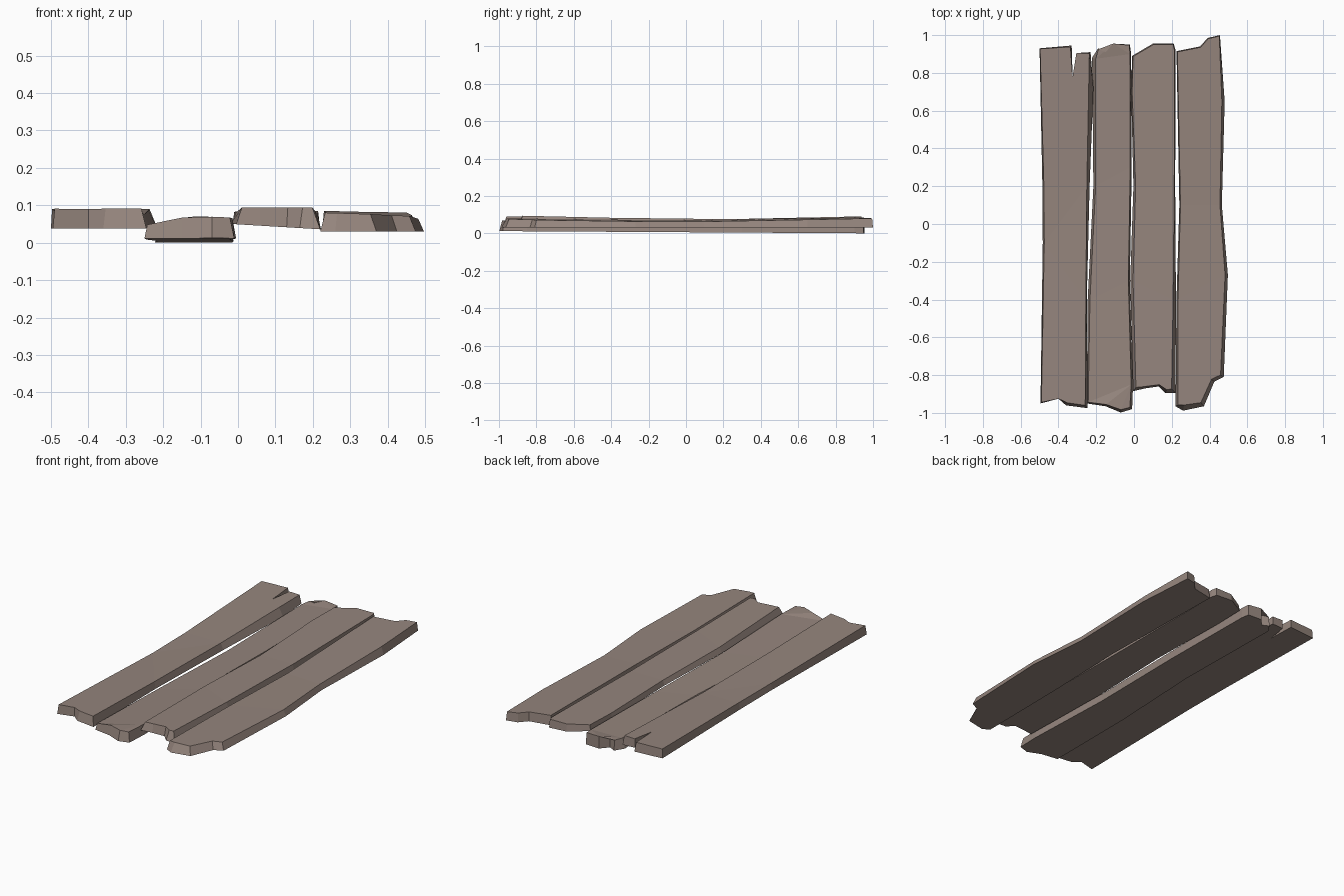
import bpy, bmesh
from mathutils import Vector

wood = bpy.data.materials.new("weathered wood")
wood.diffuse_color = (0.30, 0.235, 0.205, 1)


def plank(name, outline, bottom, top):
    """outline: (x, y, inset of top edge), counter-clockwise.
    bottom: height, slope in x, slope in y.
    top: height, slope in x, slope in y, rise to the ends, crown."""
    n = len(outline)
    pts = [Vector((p[0], p[1])) for p in outline]
    xc = (min(p.x for p in pts) + max(p.x for p in pts)) / 2
    bm = bmesh.new()
    low, high = [], []
    for i, p in enumerate(pts):
        a = (p - pts[i - 1]).normalized()
        b = (pts[(i + 1) % n] - p).normalized()
        inward = Vector((-a.y - b.y, a.x + b.x)).normalized()
        q = p + inward * outline[i][2]
        low.append(bm.verts.new((p.x, p.y, bottom[0] + bottom[1] * (p.x - xc) + bottom[2] * p.y)))
        dx = q.x - xc
        z = top[0] + top[1] * dx + top[2] * q.y + top[3] * abs(q.y) - top[4] * abs(dx)
        high.append(bm.verts.new((q.x, q.y, z)))
    caps = [bm.faces.new(high), bm.faces.new(low[::-1])]
    for i in range(n):
        j = (i + 1) % n
        bm.faces.new((low[i], low[j], high[j], high[i]))
    bmesh.ops.triangulate(bm, faces=caps)
    bmesh.ops.recalc_face_normals(bm, faces=bm.faces)
    me = bpy.data.meshes.new(name)
    bm.to_mesh(me)
    bm.free()
    me.materials.append(wood)
    ob = bpy.data.objects.new(name, me)
    bpy.context.collection.objects.link(ob)


# Left plank, with a split at its back end
plank("left_plank", [
    (-.495, -.95, .008), (-.40, -.925, .0), (-.36, -.96, .015), (-.245, -.975, .02),
    (-.25, -.4, .005), (-.235, .2, .015), (-.215, .72, .025), (-.23, .91, .01),
    (-.305, .905, .0), (-.325, .78, .0), (-.33, .945, .01),
    (-.50, .93, .004), (-.485, .2, .008), (-.483, -.1, .008)],
    (.038, 0, 0), (.071, 0, 0, .021, 0))

# Low plank, second from the left, slightly crowned
plank("low_plank", [
    (-.25, -.95, .01), (-.15, -.965, .01), (-.07, -.998, .015), (-.01, -.98, .015),
    (-.005, -.85, .01), (-.022, -.3, .008), (-.012, .3, .008), (-.015, .9, .006),
    (-.022, .95, .005), (-.11, .955, .0), (-.15, .91, .0), (-.19, .93, .005),
    (-.222, .88, .02), (-.215, .2, .012), (-.245, -.4, .012)],
    (.006, 0, -.006), (.058, .08, 0, .014, .12))

# Raised plank, third from the left
plank("raised_plank", [
    (-.005, -.885, .025), (.06, -.87, .01), (.13, -.86, .01), (.165, -.895, .02), (.22, -.895, .03),
    (.222, -.4, .015), (.218, .2, .005), (.22, .92, .006),
    (.21, .955, .005), (.10, .955, .006), (-.01, .89, .006),
    (-.015, .7, .005), (-.003, .2, .012), (-.02, -.3, .015)],
    (.043, -.06, 0), (.074, 0, -.006, .017, 0))

# Right plank, with a wavy outer edge
plank("right_plank", [
    (.22, -.965, .015), (.26, -.988, .03), (.37, -.965, .025), (.425, -.835, .02), (.475, -.81, .02),
    (.497, -.27, .015), (.465, .1, .01), (.48, .65, .015), (.455, 1.0, .006),
    (.39, .985, .005), (.35, .94, .005), (.225, .915, .006),
    (.24, .1, .006), (.225, -.4, .008)],
    (.030, 0, 0), (.064, -.03, .003, .016, 0))
